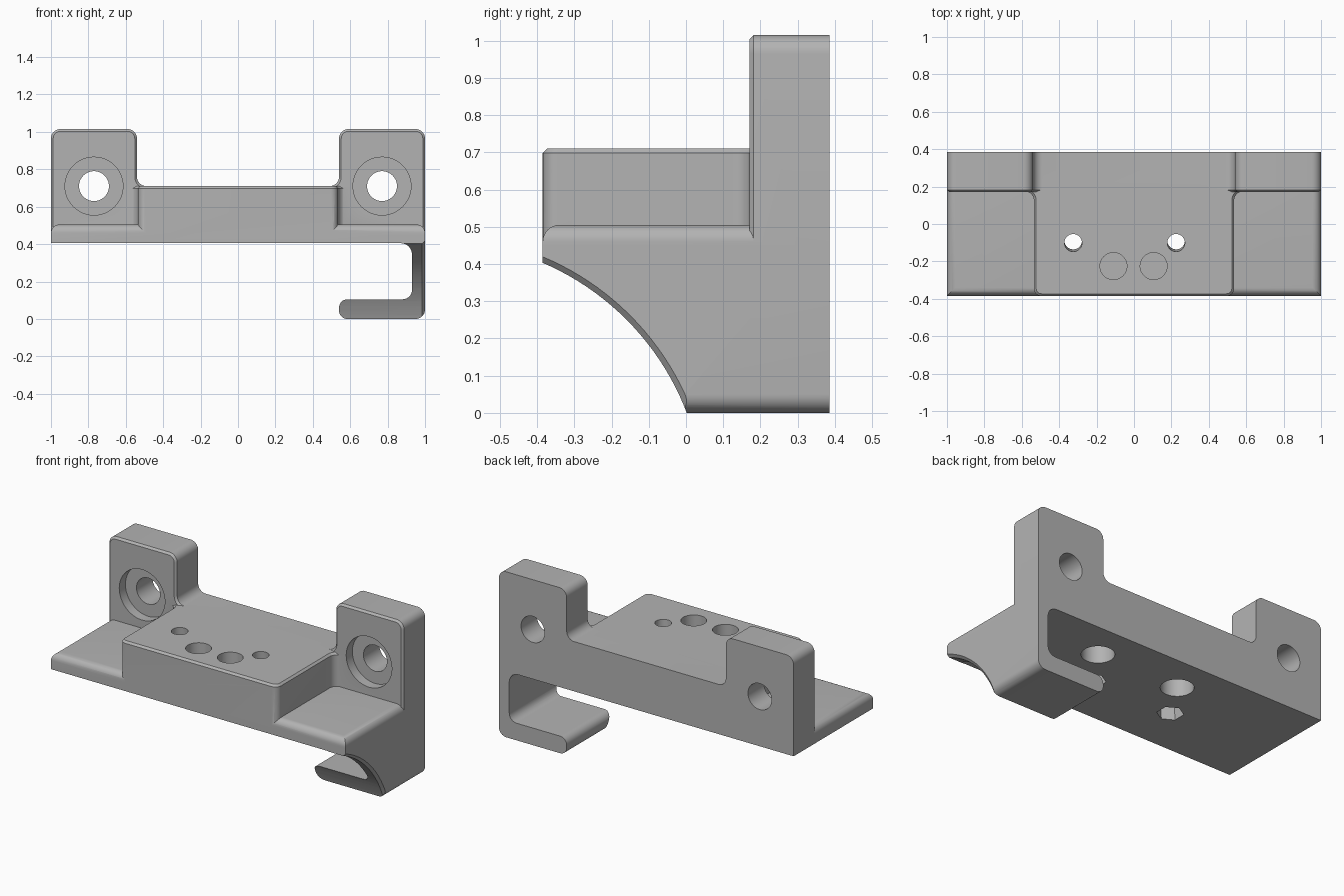
import bpy
import bmesh
import math
from mathutils import Vector, Matrix

cube = bpy.data.objects.get("Cube")
if cube:
    bpy.data.objects.remove(cube, do_unlink=True)

grey = bpy.data.materials.new("plain_grey")
grey.use_nodes = True
COLOUR = (0.45, 0.45, 0.45, 1)
grey.diffuse_color = COLOUR
for node in grey.node_tree.nodes:
    if node.type == "BSDF_PRINCIPLED":
        node.inputs["Base Color"].default_value = COLOUR


def finish(bm, name):
    bmesh.ops.recalc_face_normals(bm, faces=bm.faces)
    mesh = bpy.data.meshes.new(name)
    bm.to_mesh(mesh)
    bm.free()
    mesh.materials.append(grey)
    obj = bpy.data.objects.new(name, mesh)
    bpy.context.collection.objects.link(obj)
    return obj


def rounded(corners, steps=8):
    """Outline from right-angled corners (u, v, radius)."""
    out = []
    for i, (u, v, r) in enumerate(corners):
        p = Vector((u, v))
        if r == 0:
            out.append(p)
            continue
        a = (Vector(corners[i - 1][:2]) - p).normalized() * r
        b = (Vector(corners[(i + 1) % len(corners)][:2]) - p).normalized() * r
        for k in range(steps + 1):
            t = math.pi / 2 * k / steps
            out.append(p + a + b - b * math.cos(t) - a * math.sin(t))
    return out


def prism(name, corners, axis, start, end, chamfer=0):
    """Extrude an outline along y or z; the end cap may be chamfered."""
    def place(p, t):
        return (p.x, t, p.y) if axis == "y" else (p.x, p.y, t)
    bm = bmesh.new()
    outline = rounded(corners)
    near = [bm.verts.new(place(p, start)) for p in outline]
    far = [bm.verts.new(place(p, end)) for p in outline]
    bm.faces.new(near)
    cap = bm.faces.new(far)
    for i in range(len(near)):
        j = (i + 1) % len(near)
        bm.faces.new((near[i], near[j], far[j], far[i]))
    bmesh.ops.recalc_face_normals(bm, faces=bm.faces)
    if chamfer:
        bmesh.ops.bevel(bm, geom=list(cap.edges), offset=chamfer, segments=1,
                        profile=0.5, affect="EDGES")
    return finish(bm, name)


def rod(name, a, b, r1, r2=None, sides=48):
    a, b = Vector(a), Vector(b)
    turn = (b - a).to_track_quat("Z", "Y").to_matrix().to_4x4()
    bm = bmesh.new()
    bmesh.ops.create_cone(bm, cap_ends=True, segments=sides, radius1=r1,
                          radius2=r1 if r2 is None else r2,
                          depth=(b - a).length,
                          matrix=Matrix.Translation((a + b) / 2) @ turn)
    return finish(bm, name)


def combine(body, other, operation):
    other.hide_render = True
    mod = body.modifiers.new(other.name, "BOOLEAN")
    mod.operation = operation
    mod.solver = "EXACT"
    mod.object = other
    bpy.context.view_layer.objects.active = body
    bpy.ops.object.modifier_apply(modifier=mod.name)
    bpy.data.objects.remove(other, do_unlink=True)


BACK, FRONT, FLOOR, DECK, TOP = 0.385, -0.385, 0.405, 0.71, 1.015
EAR_FRONT = 0.17

# Back wall with two raised ears
half = [(0.54, DECK, 0.05), (0.54, TOP, 0.05), (1, TOP, 0.05), (1, FLOOR, 0)]
mirrored = [(-x, z, r) for x, z, r in reversed(half)]
body = prism("wall_bracket", half + mirrored, "y", BACK, EAR_FRONT, 0.012)

# Thin base plate, rounded along its front and side top edges
bm = bmesh.new()
bmesh.ops.create_cube(bm, size=1, matrix=Matrix.Translation((0, -0.0425, 0.455))
                      @ Matrix.Diagonal((2, 0.685, 0.1, 1)))
rim = [e for e in bm.edges if all(v.co.z > 0.5 for v in e.verts)
       and any(v.co.y < 0 for v in e.verts)]
bmesh.ops.bevel(bm, geom=rim, offset=0.045, segments=8, profile=0.5,
                affect="EDGES")
plate = finish(bm, "base_plate")

# Raised centre block, blended into the ears
side = [(0.535, FRONT, 0.04), (0.535, 0.175, 0.05), (0.6, 0.175, 0), (0.6, 0.3, 0)]
other_side = [(-x, y, r) for x, y, r in reversed(side)]
block = prism("centre_block", side + other_side, "z", 0.42, DECK, 0.012)

# Hook under the left end
hook = prism("hook", [
    (1, 0, 0.05), (1, 0.45, 0), (0.8, 0.45, 0), (0.8, FLOOR, 0),
    (0.93, FLOOR, 0.06), (0.93, 0.105, 0.05), (0.54, 0.105, 0.045),
    (0.54, 0, 0.045)], "y", BACK, FRONT)

for part in (plate, block, hook):
    combine(body, part, "UNION")

cutters = []

# Curved sweep on the hook front, with a chamfered outer edge
CY, CZ, R = -0.667, -0.255, 0.716
cutters.append(rod("sweep", (0.4, CY, CZ), (1.1, CY, CZ), R, sides=160))
cutters.append(rod("sweep_chamfer", (0.98, CY, CZ), (1.02, CY, CZ),
                   R - 0.005, R + 0.035, sides=160))

# Counterbored screw holes in the ears
for x in (-0.77, 0.77):
    cutters.append(rod("counterbore", (x, 0.1, DECK), (x, 0.23, DECK), 0.155))
    cutters.append(rod("screw_hole", (x, 0.1, DECK), (x, 0.5, DECK), 0.08))

# Round blind pockets in the deck
for x in (-0.11, 0.105):
    cutters.append(rod("deck_pocket", (x, -0.225, 0.6), (x, -0.225, 0.8), 0.072))

# Slightly tilted bolt holes with hexagonal nut recesses underneath
for x in (-0.325, 0.225):
    cutters.append(rod("bolt_hole", (x, -0.08, 0.35), (x, -0.103, 0.75), 0.047))
    cutters.append(rod("nut_recess", (x, -0.08, 0.35), (x, -0.086, 0.5), 0.075,
                       sides=6))

# Large blind holes underneath
for x in (-0.175, 0.385):
    cutters.append(rod("under_pocket", (x, 0.155, 0.3), (x, 0.155, 0.62), 0.092))

for cutter in cutters:
    combine(body, cutter, "DIFFERENCE")

bpy.ops.object.select_all(action="DESELECT")
body.select_set(True)
bpy.context.view_layer.objects.active = body
bpy.ops.object.shade_smooth_by_angle(angle=math.radians(30))
